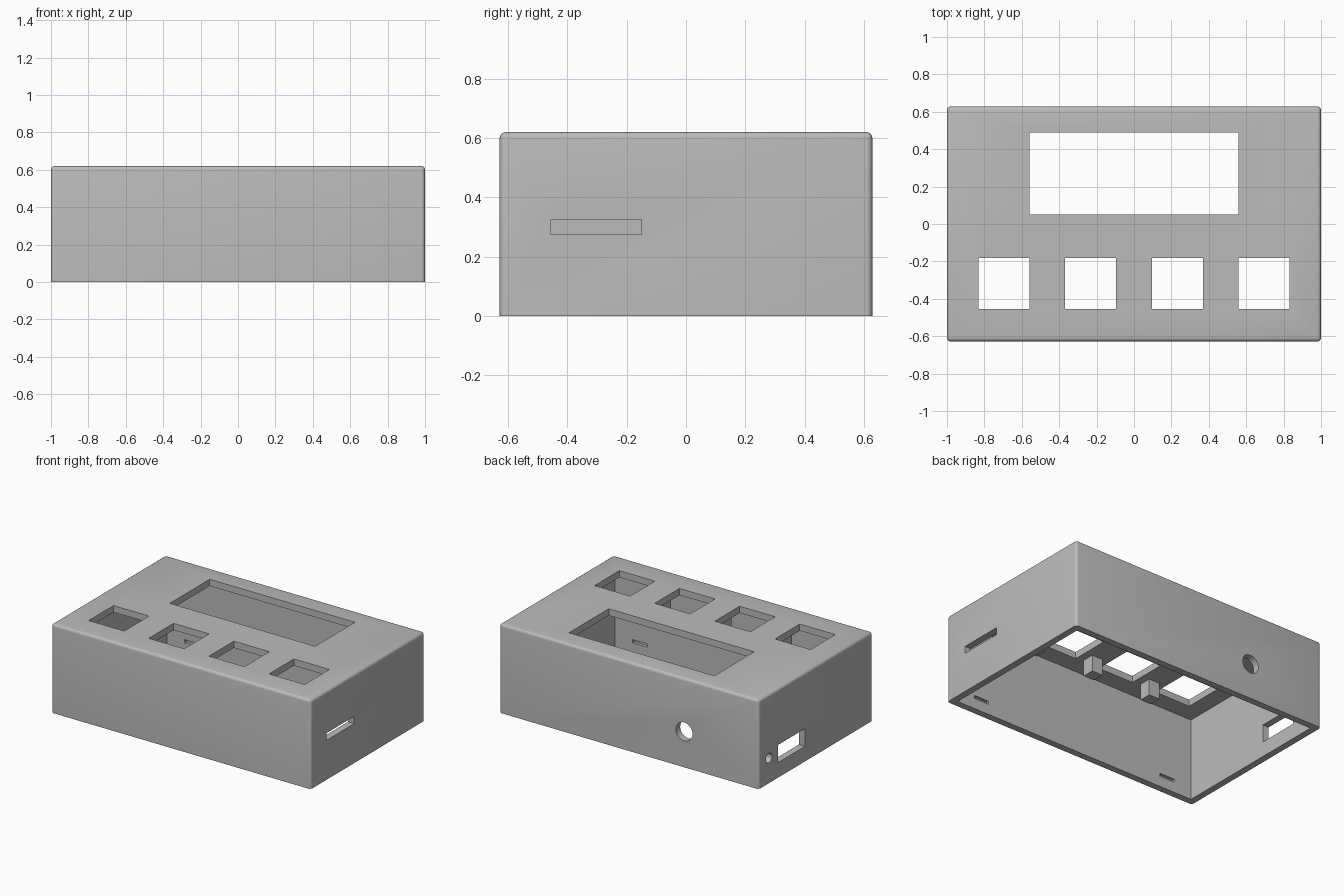
import bpy
import bmesh
from mathutils import Matrix, Vector

default = bpy.data.objects.get("Cube")
if default:
    bpy.data.objects.remove(default, do_unlink=True)

W, D, H = 1.0, 0.628, 0.62   # half width, half depth, height
T = 0.047                    # wall thickness

grey = bpy.data.materials.new("plain grey")
grey.use_nodes = True
colour = (0.5, 0.5, 0.5, 1)
grey.diffuse_color = colour
grey.node_tree.nodes["Principled BSDF"].inputs["Base Color"].default_value = colour


def finish(name, bm):
    mesh = bpy.data.meshes.new(name)
    bm.to_mesh(mesh)
    bm.free()
    mesh.materials.append(grey)
    obj = bpy.data.objects.new(name, mesh)
    bpy.context.collection.objects.link(obj)
    return obj


def box(name, x, y, z, round_edges=0):
    """Box from (low, high) ranges; rounding skips the bottom rim."""
    bm = bmesh.new()
    lo, hi = Vector((x[0], y[0], z[0])), Vector((x[1], y[1], z[1]))
    matrix = Matrix.Translation((lo + hi) / 2) @ Matrix.Diagonal((*(hi - lo), 1))
    bmesh.ops.create_cube(bm, size=1, matrix=matrix)
    if round_edges:
        edges = [e for e in bm.edges if max(v.co.z for v in e.verts) > z[0] + 0.01]
        bmesh.ops.bevel(bm, geom=edges, offset=round_edges, segments=4,
                        profile=0.5, affect='EDGES')
    return finish(name, bm)


def cylinder(name, centre, radius, axis):
    bm = bmesh.new()
    turn = Matrix.Rotation(1.5708, 4, 'Y' if axis == 'X' else 'X')
    bmesh.ops.create_cone(bm, cap_ends=True, segments=32, radius1=radius,
                          radius2=radius, depth=0.2,
                          matrix=Matrix.Translation(centre) @ turn)
    return finish(name, bm)


def cut(target, cutter):
    cutter.hide_render = True
    mod = target.modifiers.new("cut", 'BOOLEAN')
    mod.operation = 'DIFFERENCE'
    mod.solver = 'EXACT'
    mod.object = cutter
    bpy.context.view_layer.objects.active = target
    bpy.ops.object.modifier_apply(modifier=mod.name)
    bpy.data.objects.remove(cutter, do_unlink=True)


# Rounded shell, hollow and open underneath
shell = box("enclosure_shell", (-W, W), (-D, D), (0, H), 0.02)
cut(shell, box("cavity", (T - W, W - T), (T - D, D - T), (-0.1, H - T)))

# Display window and four button openings in the top
cut(shell, box("display_window", (-0.56, 0.56), (0.05, 0.488), (0.5, 0.7)))
for x in (-0.695, -0.232, 0.232, 0.695):
    cut(shell, box("button_opening", (x - 0.137, x + 0.137), (-0.455, -0.182), (0.5, 0.7)))

# Card slot on the left, connector and jack holes on the right and back
cut(shell, box("card_slot", (0.9, 1.1), (-0.455, -0.15), (0.275, 0.325)))
cut(shell, box("connector_opening", (-1.1, -0.9), (0.12, 0.415), (0.105, 0.228)))
cut(shell, cylinder("small_jack_hole", (-W, 0.516, 0.175), 0.034, 'X'))
cut(shell, cylinder("power_jack_hole", (-0.426, D, 0.248), 0.064, 'Y'))

# Shallow snap notches inside the front and back walls
for x in (-0.76, 0.76):
    for side in (-1, 1):
        y = side * (D - T)
        cut(shell, box("snap_notch", (x - 0.058, x + 0.058),
                       (y - 0.02, y + 0.02), (0.073, 0.095)))

bpy.ops.object.select_all(action='DESELECT')
shell.select_set(True)
bpy.context.view_layer.objects.active = shell
bpy.ops.object.shade_smooth_by_angle(angle=0.6)

# Square posts under the top, between the buttons
for x in (-0.465, 0, 0.465):
    box("support_post", (x - 0.042, x + 0.042), (-0.44, -0.356), (0.46, H - T))
